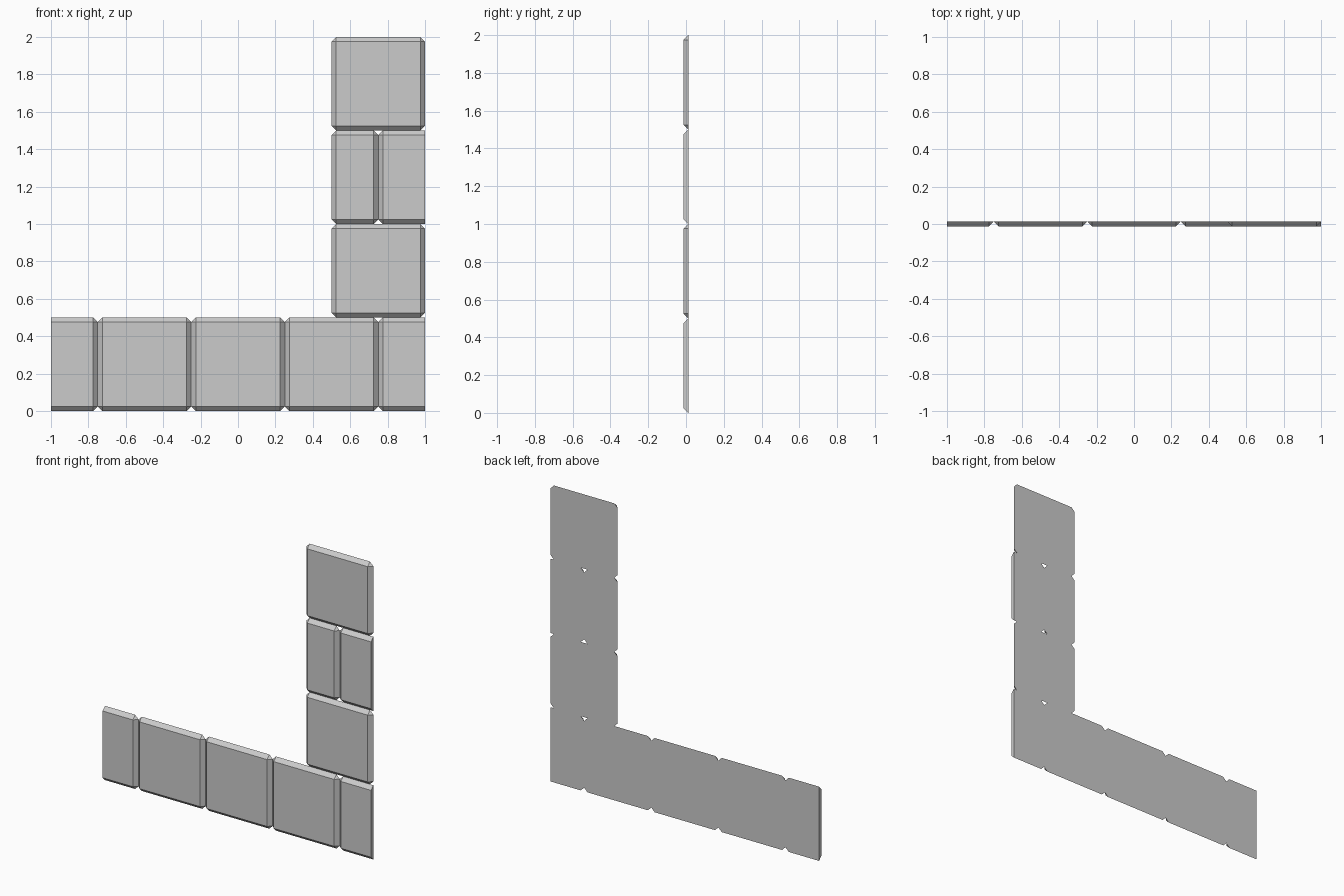
import bpy, bmesh, math

if "Cube" in bpy.data.objects:
    bpy.data.objects.remove(bpy.data.objects["Cube"])

C = 0.025         # bevel width, equal to the slab thickness
FRONT, BACK = -C / 2, C / 2


def block(name, x0, x1, z0, flat_left=False, flat_right=False):
    """Half-unit-high stone with bevelled front edges; a flat side is a cut end."""
    bm = bmesh.new()
    for x, sx, flat in ((x0, 1, flat_left), (x1, -1, flat_right)):
        cx = 0 if flat else C * sx
        for z, sz in ((z0, 1), (z0 + 0.5, -1)):
            bm.verts.new((x + cx, FRONT, z + sz * C))
            bm.verts.new((x + cx, BACK, z))
            if not flat:
                bm.verts.new((x, BACK, z + sz * C))
    bmesh.ops.convex_hull(bm, input=bm.verts[:])
    bmesh.ops.dissolve_limit(bm, angle_limit=math.radians(1),
                             verts=bm.verts[:], edges=bm.edges[:])
    bmesh.ops.recalc_face_normals(bm, faces=bm.faces[:])
    mesh = bpy.data.meshes.new(name)
    bm.to_mesh(mesh)
    bm.free()
    obj = bpy.data.objects.new(name, mesh)
    bpy.context.collection.objects.link(obj)


# Bottom course: three full stones between two cut half stones
block("bottom_left_half_stone", -1, -0.75, 0, flat_left=True)
for i in range(3):
    block(f"bottom_stone_{i + 1}", -0.75 + i * 0.5, -0.25 + i * 0.5, 0)
block("bottom_right_half_stone", 0.75, 1, 0, flat_right=True)

# Upright column: full stones with a split course between them
block("column_lower_stone", 0.5, 1, 0.5)
block("column_left_half_stone", 0.5, 0.75, 1)
block("column_right_half_stone", 0.75, 1, 1, flat_right=True)
block("column_top_stone", 0.5, 1, 1.5)
